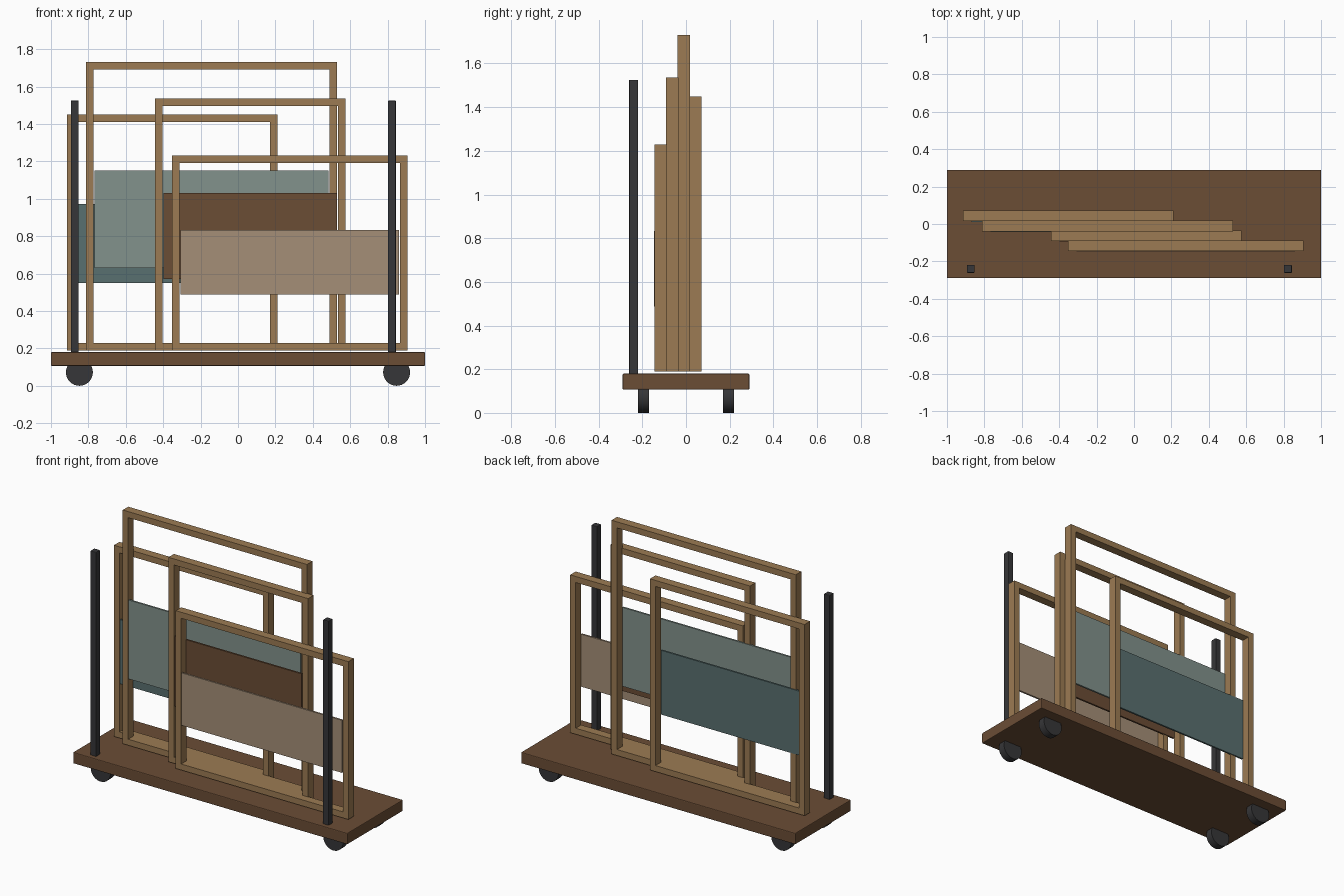
import bpy
import math
from mathutils import Vector

cube = bpy.data.objects.get("Cube")
if cube:
    bpy.data.objects.remove(cube, do_unlink=True)


def material(name, rgb):
    """Flat material from 8-bit sRGB values."""
    linear = []
    for v in rgb:
        c = v / 255
        linear.append(c / 12.92 if c <= 0.04045 else ((c + 0.055) / 1.055) ** 2.4)
    colour = (*linear, 1.0)
    mat = bpy.data.materials.new(name)
    mat.use_nodes = True
    mat.diffuse_color = colour
    bsdf = mat.node_tree.nodes["Principled BSDF"]
    bsdf.inputs["Base Color"].default_value = colour
    bsdf.inputs["Roughness"].default_value = 0.8
    return mat


oak = material("oak wood", (156, 123, 83))
walnut = material("dark brown", (107, 77, 53))
charcoal = material("charcoal", (54, 54, 56))
tan = material("tan canvas", (165, 143, 119))
sage = material("sage canvas", (130, 146, 140))
teal = material("teal canvas", (89, 112, 112))


def box(name, low, high, mat, bevel=0.0):
    """Box between two opposite corners."""
    low, high = Vector(low), Vector(high)
    bpy.ops.mesh.primitive_cube_add(size=1, location=(low + high) / 2)
    obj = bpy.context.object
    obj.name = name
    obj.scale = high - low
    bpy.ops.object.transform_apply(location=False, rotation=False, scale=True)
    obj.data.materials.append(mat)
    if bevel:
        mod = obj.modifiers.new("soft edge", "BEVEL")
        mod.width = bevel
        mod.segments = 2
    return obj


def canvas_frame(name, x0, x1, y0, top, panel_z, panel_mat):
    """Open wooden frame with a thin panel set across its front."""
    bar, depth, bottom = 0.04, 0.057, 0.19
    y1 = y0 + depth
    box(name + "_left_stile", (x1 - bar, y0, bottom), (x1, y1, top), oak)
    box(name + "_right_stile", (x0, y0, bottom), (x0 + bar, y1, top), oak)
    for part, z in (("bottom_rail", bottom), ("top_rail", top - bar)):
        box(name + "_" + part, (x0 + bar, y0, z), (x1 - bar, y1, z + bar), oak)
    gap = bar + 0.005
    box(name + "_panel", (x0 + gap, y0 - 0.003, panel_z[0]),
        (x1 - gap, y0 + 0.009, panel_z[1]), panel_mat)


# Platform
box("platform", (-1, -0.29, 0.106), (1, 0.29, 0.18), walnut, 0.005)

# Upright posts along the front edge
for side, x in (("right", -0.873), ("left", 0.823)):
    box(side + "_post", (x - 0.021, -0.261, 0.175), (x + 0.021, -0.219, 1.525),
        charcoal, 0.004)

# Wheels
for end, y in (("front", -0.195), ("back", 0.195)):
    for side, x in (("right", -0.848), ("left", 0.848)):
        bpy.ops.mesh.primitive_cylinder_add(
            vertices=32, radius=0.072, depth=0.05, location=(x, y, 0.072),
            rotation=(math.pi / 2, 0, 0))
        wheel = bpy.context.object
        wheel.name = f"{end}_{side}_wheel"
        wheel.data.materials.append(charcoal)
        bpy.ops.object.shade_smooth_by_angle()

# Stacked frames, from the front one to the back one
canvas_frame("low_frame", -0.353, 0.905, -0.144, 1.23, (0.487, 0.833), tan)
canvas_frame("middle_frame", -0.443, 0.575, -0.091, 1.537, (0.57, 1.03), walnut)
canvas_frame("tall_frame", -0.813, 0.53, -0.039, 1.73, (0.63, 1.15), sage)
canvas_frame("back_frame", -0.915, 0.212, 0.015, 1.45, (0.55, 0.973), teal)
